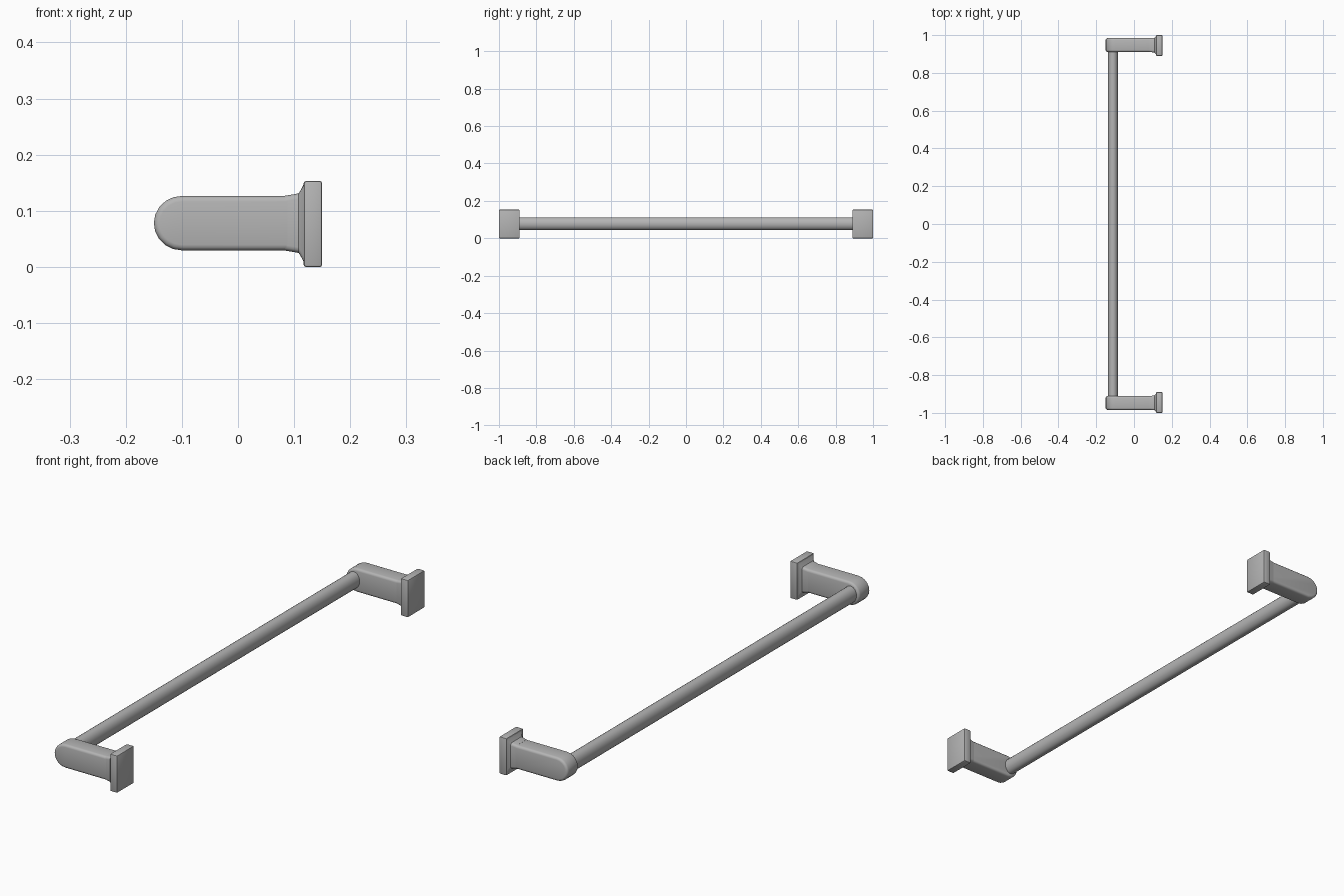
import bpy
import bmesh
from math import sin, cos, pi, radians
from mathutils import Matrix, Vector

cube = bpy.data.objects.get("Cube")
if cube:
    bpy.data.objects.remove(cube, do_unlink=True)

GREY = (0.46, 0.46, 0.46, 1)
metal = bpy.data.materials.new("satin grey metal")
metal.use_nodes = True
metal.diffuse_color = GREY
metal.node_tree.nodes["Principled BSDF"].inputs["Base Color"].default_value = GREY

ARM_Y, MID_Z = 0.947, 0.078


def finish(name, bm, mirrored=True):
    """Turn a bmesh into a smooth-shaded object, optionally repeated at the other end."""
    bmesh.ops.recalc_face_normals(bm, faces=bm.faces)
    mesh = bpy.data.meshes.new(name)
    bm.to_mesh(mesh)
    bm.free()
    mesh.materials.append(metal)
    obj = bpy.data.objects.new(name, mesh)
    bpy.context.collection.objects.link(obj)
    bpy.ops.object.select_all(action="DESELECT")
    obj.select_set(True)
    bpy.context.view_layer.objects.active = obj
    bpy.ops.object.shade_smooth_by_angle(angle=radians(35))
    if mirrored:
        mod = obj.modifiers.new("other end", "MIRROR")
        mod.use_axis = (False, True, False)
    return obj


def rounded_rect(x, half_y, half_z, radius, steps=3):
    """Rounded rectangle in the plane at x, centred on the arm."""
    points = []
    for corner, (sy, sz) in enumerate([(1, 1), (-1, 1), (-1, -1), (1, -1)]):
        for i in range(steps + 1):
            a = (corner + i / steps) * pi / 2
            points.append(Vector((x,
                                  ARM_Y + sy * (half_y - radius) + radius * cos(a),
                                  MID_Z + sz * (half_z - radius) + radius * sin(a))))
    return points


# Arm: a bar with a rounded nose, softened along both side faces
bm = bmesh.new()
half_z, y0, y1 = 0.0485, 0.911, 0.984
outline = [(0.12, half_z)]
outline += [(-0.1 - 0.05 * sin(pi * i / 10), half_z * cos(pi * i / 10)) for i in range(11)]
outline += [(0.12, -half_z)]
side = bm.faces.new([bm.verts.new((x, y0, MID_Z + z)) for x, z in outline])
new = bmesh.ops.extrude_face_region(bm, geom=[side])["geom"]
bmesh.ops.translate(bm, vec=(0, y1 - y0, 0),
                    verts=[v for v in new if isinstance(v, bmesh.types.BMVert)])
rims = [e for e in bm.edges if abs(e.verts[0].co.y - e.verts[1].co.y) < 0.001
        and not all(v.co.x > 0.1 for v in e.verts)]
bmesh.ops.bevel(bm, geom=rims, offset=0.01, segments=3, profile=0.5,
                affect="EDGES", clamp_overlap=True)
finish("arm", bm)

# Collar: flares from the arm out to the wall plate
bm = bmesh.new()
sections = [(0.083, 0.0365, 0.0487, 0.01), (0.108, 0.039, 0.053, 0.01),
            (0.113, 0.044, 0.061, 0.01), (0.119, 0.052, 0.073, 0.008)]
rings = [[bm.verts.new(p) for p in rounded_rect(*s)] for s in sections]
for a, b in zip(rings, rings[1:]):
    for i in range(len(a)):
        j = (i + 1) % len(a)
        bm.faces.new((a[i], a[j], b[j], b[i]))
bm.faces.new(rings[0])
bm.faces.new(rings[-1])
finish("collar", bm)

# Wall plate: bevelled rectangular block
bm = bmesh.new()
bmesh.ops.create_cube(bm, size=1, matrix=Matrix.Translation((0.1335, 0.945, 0.0765))
                      @ Matrix.Diagonal((0.033, 0.11, 0.153, 1)))
bmesh.ops.bevel(bm, geom=bm.edges[:], offset=0.004, segments=2, profile=0.5,
                affect="EDGES")
finish("wall_plate", bm)

# Rail: slightly oval rod joining the two arms
bm = bmesh.new()
bmesh.ops.create_cone(bm, cap_ends=True, segments=24, radius1=1, radius2=1, depth=1,
                      matrix=Matrix.Translation((-0.111, 0, MID_Z))
                      @ Matrix.Diagonal((0.027, 1.85, 0.034, 1))
                      @ Matrix.Rotation(pi / 2, 4, "X"))
finish("rail", bm, mirrored=False)
